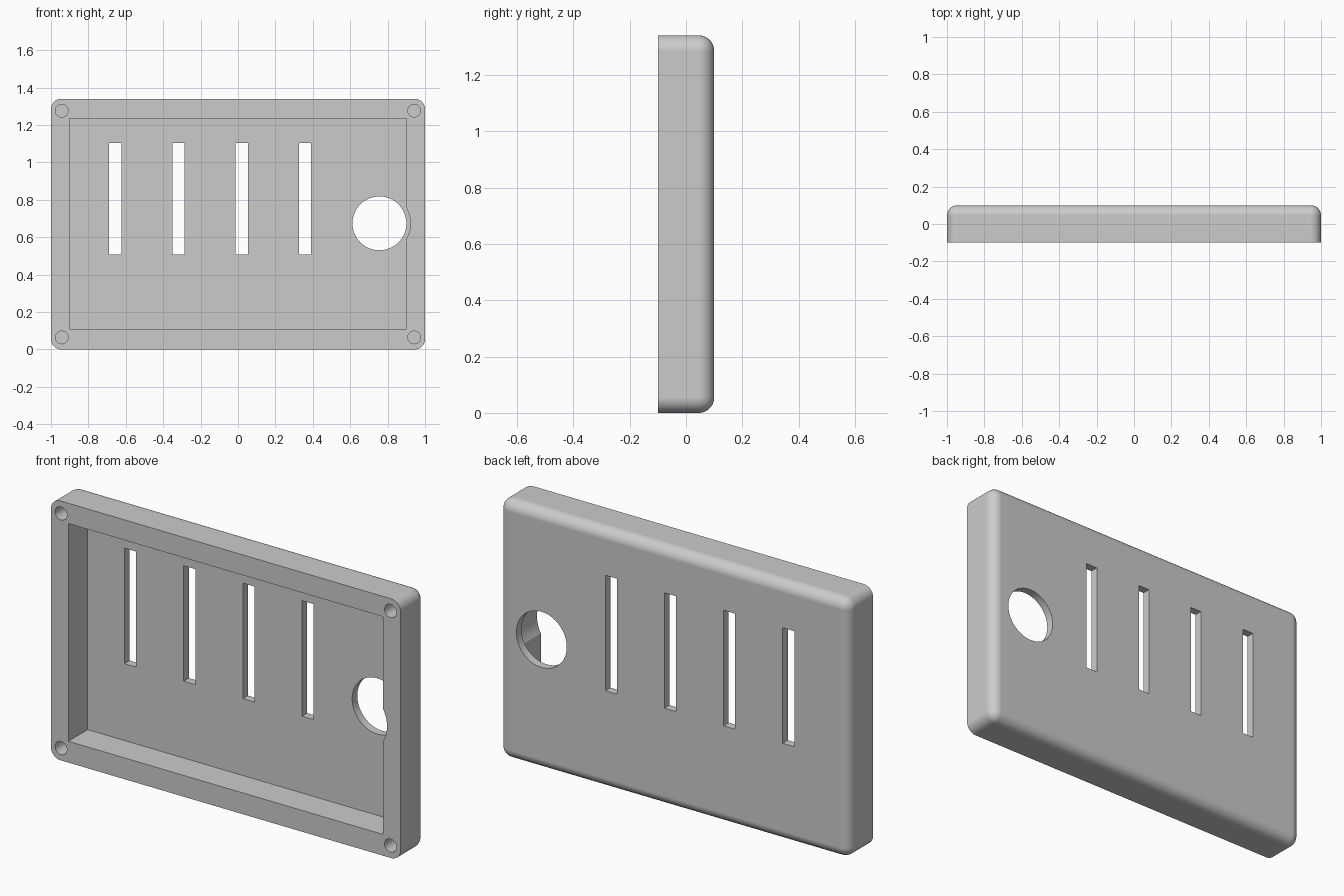
import bpy
import bmesh
import math
from mathutils import Matrix

if "Cube" in bpy.data.objects:
    bpy.data.objects.remove(bpy.data.objects["Cube"], do_unlink=True)

HEIGHT, FRONT, BACK = 1.34, -0.1, 0.1
FLOOR = 0.058       # inner face of the back panel
ROUND = 0.055       # outer edge radius
OVER = 0.1          # how far cutters stick out

grey = bpy.data.materials.new("light_grey_plastic")
grey.use_nodes = True
grey.diffuse_color = (0.6, 0.6, 0.6, 1)
grey.node_tree.nodes["Principled BSDF"].inputs["Base Color"].default_value = (0.6, 0.6, 0.6, 1)


def make_object(name, bm):
    mesh = bpy.data.meshes.new(name)
    bmesh.ops.recalc_face_normals(bm, faces=bm.faces)
    bm.to_mesh(mesh)
    bm.free()
    mesh.materials.append(grey)
    obj = bpy.data.objects.new(name, mesh)
    bpy.context.collection.objects.link(obj)
    return obj


def box_mesh(x0, x1, y0, y1, z0, z1):
    bm = bmesh.new()
    centre = Matrix.Translation(((x0 + x1) / 2, (y0 + y1) / 2, (z0 + z1) / 2))
    size = Matrix.Diagonal((x1 - x0, y1 - y0, z1 - z0, 1))
    bmesh.ops.create_cube(bm, size=1, matrix=centre @ size)
    return bm


def cylinder_mesh(x, z, radius, y0, y1, sides=64):
    bm = bmesh.new()
    place = Matrix.Translation((x, (y0 + y1) / 2, z)) @ Matrix.Rotation(math.pi / 2, 4, "X")
    bmesh.ops.create_cone(bm, cap_ends=True, segments=sides, radius1=radius,
                          radius2=radius, depth=y1 - y0, matrix=place)
    return bm


# Outer shell: every edge is rounded except the open front rim
bm = box_mesh(-1, 1, FRONT, BACK, 0, HEIGHT)
soft = [e for e in bm.edges if any(v.co.y > 0 for v in e.verts)]
bmesh.ops.bevel(bm, geom=soft, offset=ROUND, offset_type="OFFSET",
                segments=10, profile=0.5, affect="EDGES", clamp_overlap=True)
case = make_object("case_cover", bm)

# Inner cavity
cutters = [make_object("cavity_cutter",
                       box_mesh(-0.9, 0.9, FRONT - OVER, FLOOR, 0.11, 1.235))]

# Round clearance notch in the side wall, and the round opening in the panel
cutters.append(make_object("notch_cutter",
                           cylinder_mesh(0.756, 0.674, 0.166, FRONT - OVER, FLOOR)))
cutters.append(make_object("opening_cutter",
                           cylinder_mesh(0.756, 0.674, 0.144, 0, BACK + OVER)))

# Four upright slots
for i in range(4):
    x = -0.656 + i * 0.338
    cutters.append(make_object("slot_cutter", box_mesh(
        x - 0.033, x + 0.033, 0, BACK + OVER, 0.507, 1.104)))

# Blind screw holes in the corners of the rim
for x in (-0.942, 0.942):
    for z in (0.064, HEIGHT - 0.064):
        cutters.append(make_object("screw_hole_cutter", cylinder_mesh(
            x, z, 0.034, FRONT - OVER, 0.03, 32)))

bpy.ops.object.select_all(action="DESELECT")
case.select_set(True)
bpy.context.view_layer.objects.active = case
for cutter in cutters:
    cut = case.modifiers.new("cut", "BOOLEAN")
    cut.operation = "DIFFERENCE"
    cut.solver = "EXACT"
    cut.object = cutter
    bpy.ops.object.modifier_apply(modifier=cut.name)
    bpy.data.objects.remove(cutter, do_unlink=True)

# Smooth rounds with flat panels
bpy.ops.object.shade_smooth_by_angle(angle=math.radians(30))
normals = case.modifiers.new("flat_panels", "WEIGHTED_NORMAL")
normals.keep_sharp = True
